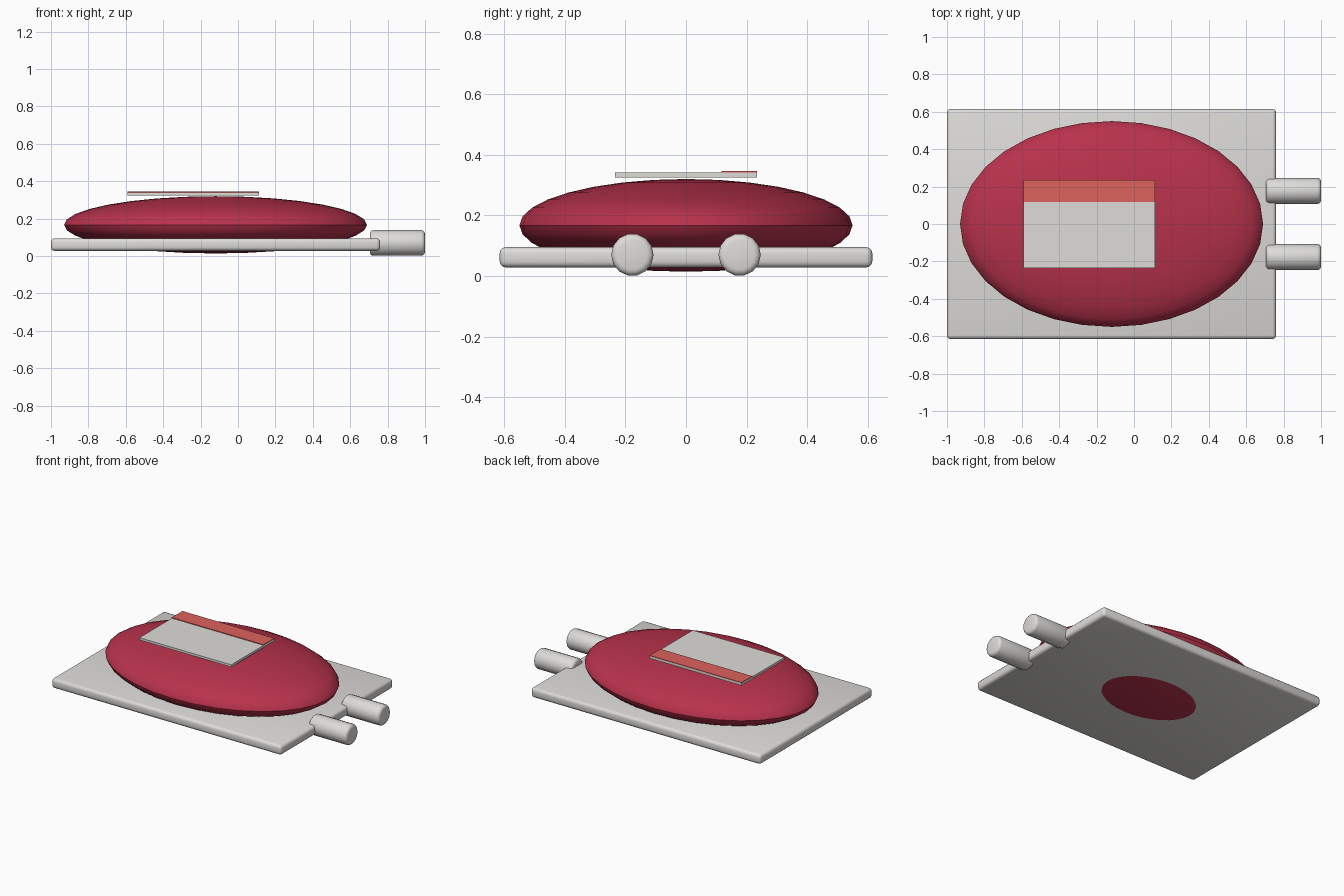
import bpy, math

if "Cube" in bpy.data.objects:
    bpy.data.objects.remove(bpy.data.objects["Cube"])


def material(name, rgb):
    m = bpy.data.materials.new(name)
    m.diffuse_color = tuple((c / 255 / 12.92) if c < 10 else ((c / 255 + 0.055) / 1.055) ** 2.4 for c in rgb) + (1,)
    m.use_nodes = True
    m.node_tree.nodes["Principled BSDF"].inputs["Base Color"].default_value = m.diffuse_color
    return m


GREY = material("pale grey plastic", (222, 220, 217))
RED = material("deep red", (184, 50, 76))
CORAL = material("coral stripe", (222, 98, 93))


def finish(name, mat, bevel=0, segments=3, smooth=True):
    ob = bpy.context.object
    ob.name = name
    bpy.ops.object.transform_apply(location=False, rotation=True, scale=True)
    ob.data.materials.append(mat)
    if bevel:
        mod = ob.modifiers.new("rounded edges", 'BEVEL')
        mod.width, mod.segments = bevel, segments
        mod.limit_method, mod.angle_limit = 'ANGLE', math.radians(40)
        bpy.ops.object.modifier_apply(modifier=mod.name)
    if smooth:
        bpy.ops.object.shade_smooth_by_angle(angle=math.radians(35))
    return ob


def box(name, lo, hi, mat, bevel=0):
    centre = [(a + b) / 2 for a, b in zip(lo, hi)]
    bpy.ops.mesh.primitive_cube_add(size=1, location=centre)
    bpy.context.object.scale = [b - a for a, b in zip(lo, hi)]
    return finish(name, mat, bevel, smooth=bevel > 0)


# Flat backing sheet
box("backing_sheet", (-1, -0.615, 0.028), (0.76, 0.615, 0.095), GREY, 0.02)

# Swollen pouch, passing slightly through the sheet
bpy.ops.mesh.primitive_uv_sphere_add(segments=32, ring_count=16, radius=1, location=(-0.12, 0, 0.167))
bpy.context.object.scale = (0.81, 0.55, 0.153)
finish("filled_pouch", RED)

# Label and its coloured band
box("label", (-0.59, -0.235, 0.325), (0.113, 0.235, 0.341), GREY)
box("label_band", (-0.59, 0.118, 0.341), (0.113, 0.235, 0.346), CORAL)

# Two outlet ports
for side, y in (("front", -0.177), ("back", 0.177)):
    bpy.ops.mesh.primitive_cylinder_add(vertices=14, radius=0.07, depth=0.295,
                                        location=(0.8525, y, 0.07), rotation=(0, math.pi / 2, 0))
    finish(side + "_port", GREY, 0.02)
